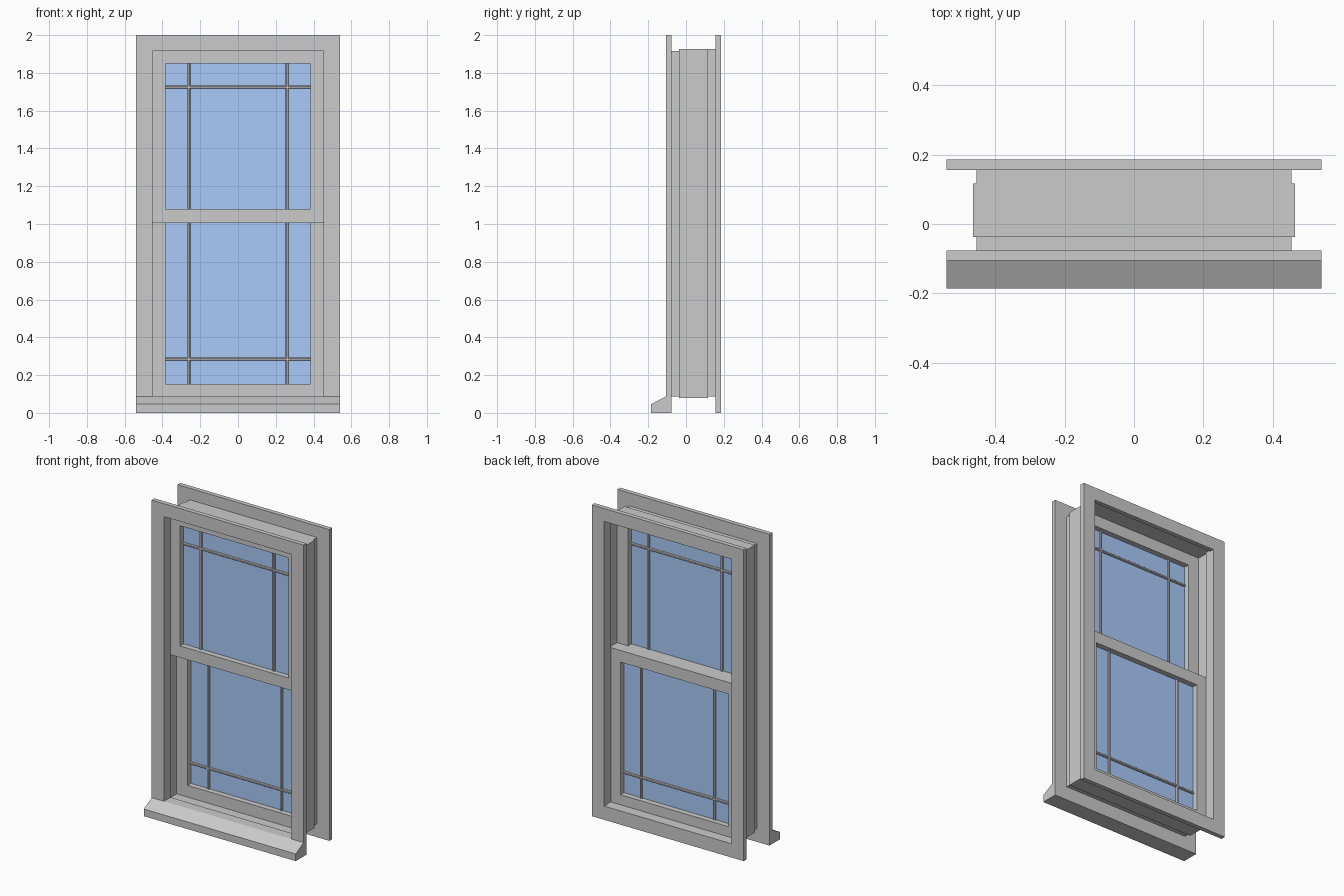
import bpy, bmesh

if "Cube" in bpy.data.objects:
    bpy.data.objects.remove(bpy.data.objects["Cube"])

W, H = 0.54, 2.0          # casing half width and height
SASH_W, GLASS_W = 0.463, 0.385


def finish(name, bm, mat=None):
    bmesh.ops.recalc_face_normals(bm, faces=bm.faces)
    mesh = bpy.data.meshes.new(name)
    bm.to_mesh(mesh)
    bm.free()
    obj = bpy.data.objects.new(name, mesh)
    bpy.context.collection.objects.link(obj)
    if mat:
        mesh.materials.append(mat)
    return obj


def rect(w, z0, z1):
    return [(-w, z0), (w, z0), (w, z1), (-w, z1)]


def loft(name, sections, cyclic=False):
    """Bridge rectangular rings (half width, z0, z1, y) into walls."""
    bm = bmesh.new()
    rings = [[bm.verts.new((x, y, z)) for x, z in rect(w, z0, z1)]
             for w, z0, z1, y in sections]
    pairs = list(zip(rings, rings[1:]))
    if cyclic:
        pairs.append((rings[-1], rings[0]))
    for a, b in pairs:
        for i in range(4):
            j = (i + 1) % 4
            bm.faces.new((a[i], a[j], b[j], b[i]))
    return finish(name, bm)


def frame(name, outer, inner, y0, y1):
    return loft(name, [(*outer, y0), (*outer, y1), (*inner, y1), (*inner, y0)], True)


def prism(name, points, vec, mat=None):
    """Extrude a planar polygon along a vector."""
    bm = bmesh.new()
    face = bm.faces.new([bm.verts.new(p) for p in points])
    ext = bmesh.ops.extrude_face_region(bm, geom=[face])
    verts = [v for v in ext["geom"] if isinstance(v, bmesh.types.BMVert)]
    bmesh.ops.translate(bm, verts=verts, vec=vec)
    return finish(name, bm, mat)


def bar_section(y):
    """Chamfered glazing bar section as (across, depth) pairs."""
    a, b, d, e = 0.008, 0.004, 0.008, 0.013
    return [(-a, y - d), (-b, y - e), (b, y - e), (a, y - d),
            (a, y + d), (b, y + e), (-b, y + e), (-a, y + d)]


glass_mat = bpy.data.materials.new("glass_blue")
glass_mat.diffuse_color = (0.4, 0.6, 0.95, 1)
glass_mat.use_nodes = True
glass_mat.node_tree.nodes["Principled BSDF"].inputs["Base Color"].default_value = glass_mat.diffuse_color

# Front casing: two legs and a head, standing on the sill
ox, top, base = 0.453, 1.917, 0.088
casing = [(-W, base), (-W, H), (W, H), (W, base),
          (ox, base), (ox, top), (-ox, top), (-ox, base)]
prism("front_casing", [(x, -0.105, z) for x, z in casing], (0, 0.029, 0))

# Sloped sill
sill = [(-0.185, 0), (-0.076, 0), (-0.076, base), (-0.105, base), (-0.185, 0.046)]
prism("sill", [(-W, y, z) for y, z in sill], (2 * W, 0, 0))

# Back casing
frame("back_casing", (W, 0, H), (ox, base, top), 0.156, 0.185)

# Stepped jamb lining running between the two casings
loft("jamb_lining", [(ox, base, top, -0.076), (ox, base, top, -0.038),
                     (SASH_W, 0.078, 1.926, -0.038), (SASH_W, 0.078, 1.926, 0.116),
                     (ox, base, 1.926, 0.116), (ox, base, 1.926, 0.156)])

# Two sashes, each with glass and glazing bars
for name, z0, z1, y0, y1, bar_z in (("upper", 1.004, 1.926, -0.038, 0.039, 1.725),
                                    ("lower", 0.078, 1.08, 0.039, 0.116, 0.285)):
    g0, g1, ym = z0 + 0.075, z1 - 0.075, (y0 + y1) / 2
    frame(name + "_sash", (SASH_W, z0, z1), (GLASS_W, g0, g1), y0, y1)
    prism(name + "_glass", [(x, ym - 0.003, z) for x, z in rect(GLASS_W, g0, g1)],
          (0, 0.006, 0), glass_mat)
    section = bar_section(ym)
    for side, x in (("left", -0.26), ("right", 0.26)):
        prism(f"{name}_{side}_glazing_bar", [(x + a, d, g0) for a, d in section],
              (0, 0, g1 - g0))
    prism(name + "_cross_glazing_bar", [(-GLASS_W, d, bar_z + a) for a, d in section],
          (2 * GLASS_W, 0, 0))
